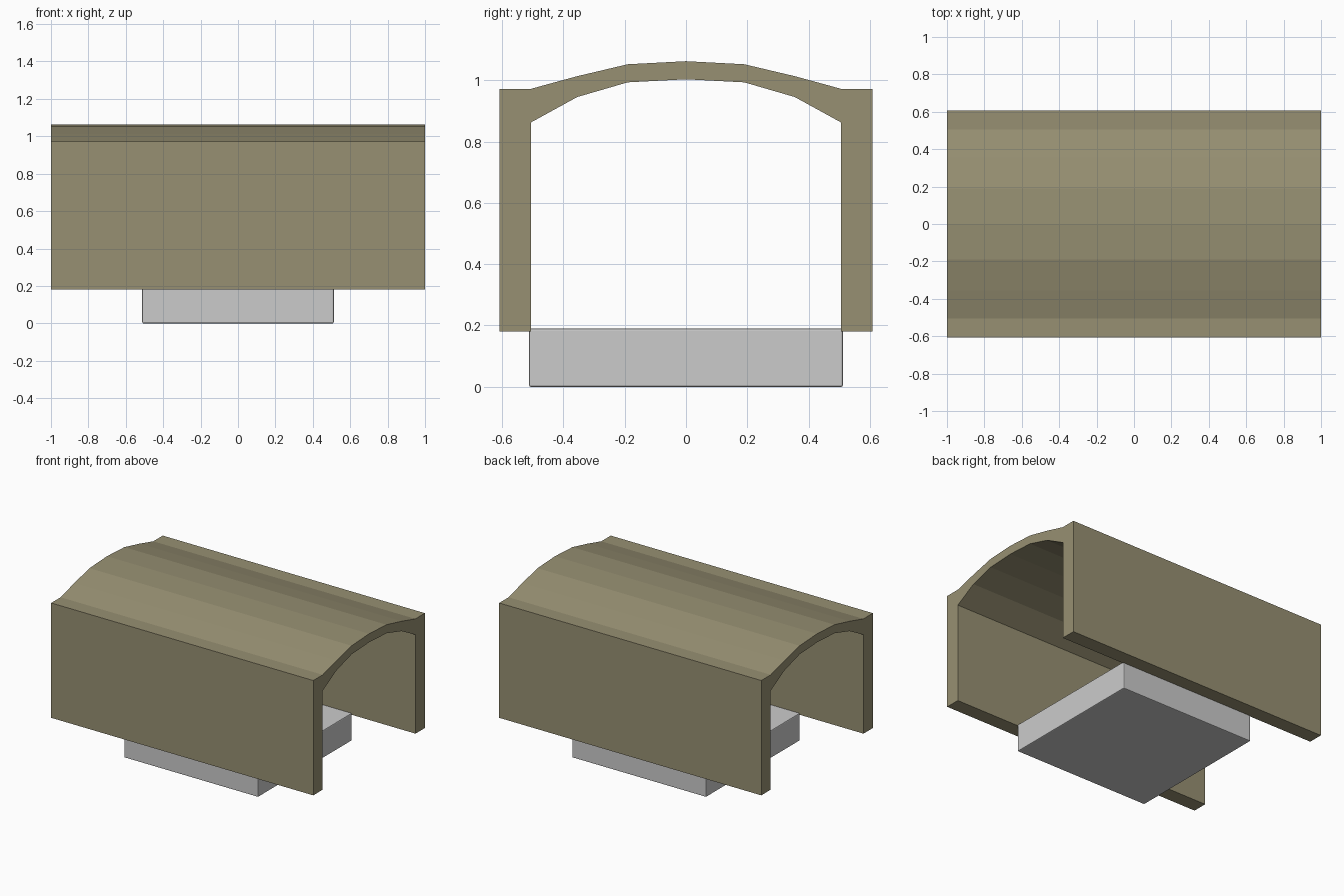
import bpy, bmesh

if "Cube" in bpy.data.objects:
    bpy.data.objects.remove(bpy.data.objects["Cube"])

mat = bpy.data.materials.new("olive_brown")
mat.diffuse_color = (0.31, 0.28, 0.17, 1)
mat.use_nodes = True
mat.node_tree.nodes["Principled BSDF"].inputs["Base Color"].default_value = mat.diffuse_color


def mirrored(half):
    """Mirror a half profile (ending on y = 0) into a full left-right run."""
    return half + [(-y, z) for y, z in reversed(half[:-1])]


# Vaulted cover: arched channel profile extruded along x
outer = mirrored([(0.608, 0.18), (0.608, 0.972), (0.505, 0.972),
                  (0.355, 1.013), (0.19, 1.052), (0, 1.062)])
inner = mirrored([(0.506, 0.18), (0.506, 0.55), (0.506, 0.862),
                  (0.355, 0.945), (0.19, 0.993), (0, 1.003)])
bm = bmesh.new()
ends = [[[bm.verts.new((x, y, z)) for y, z in run] for run in (outer, inner)]
        for x in (-1, 1)]
(o0, i0), (o1, i1) = ends
for i in range(len(outer) - 1):
    j = i + 1
    bm.faces.new((o0[i], o0[j], o1[j], o1[i]))   # outside
    bm.faces.new((i0[j], i0[i], i1[i], i1[j]))   # inside
# Feet under both walls and the two end faces
for k in (0, -1):
    bm.faces.new((o0[k], i0[k], i1[k], o1[k]))
for o, i in ends:
    bm.faces.new(o + i[::-1])
bmesh.ops.recalc_face_normals(bm, faces=bm.faces)
mesh = bpy.data.meshes.new("vaulted_cover")
bm.to_mesh(mesh)
bm.free()
mesh.materials.append(mat)
cover = bpy.data.objects.new("vaulted_cover", mesh)
bpy.context.collection.objects.link(cover)

# Base block with finely eased edges
bpy.ops.mesh.primitive_cube_add(size=1, location=(0, 0, 0.095))
base = bpy.context.object
base.name = "base_block"
base.scale = (1.024, 1.024, 0.19)
bpy.ops.object.transform_apply(location=False, rotation=False, scale=True)
bevel = base.modifiers.new("eased_edges", "BEVEL")
bevel.width = 0.006
bevel.segments = 2
